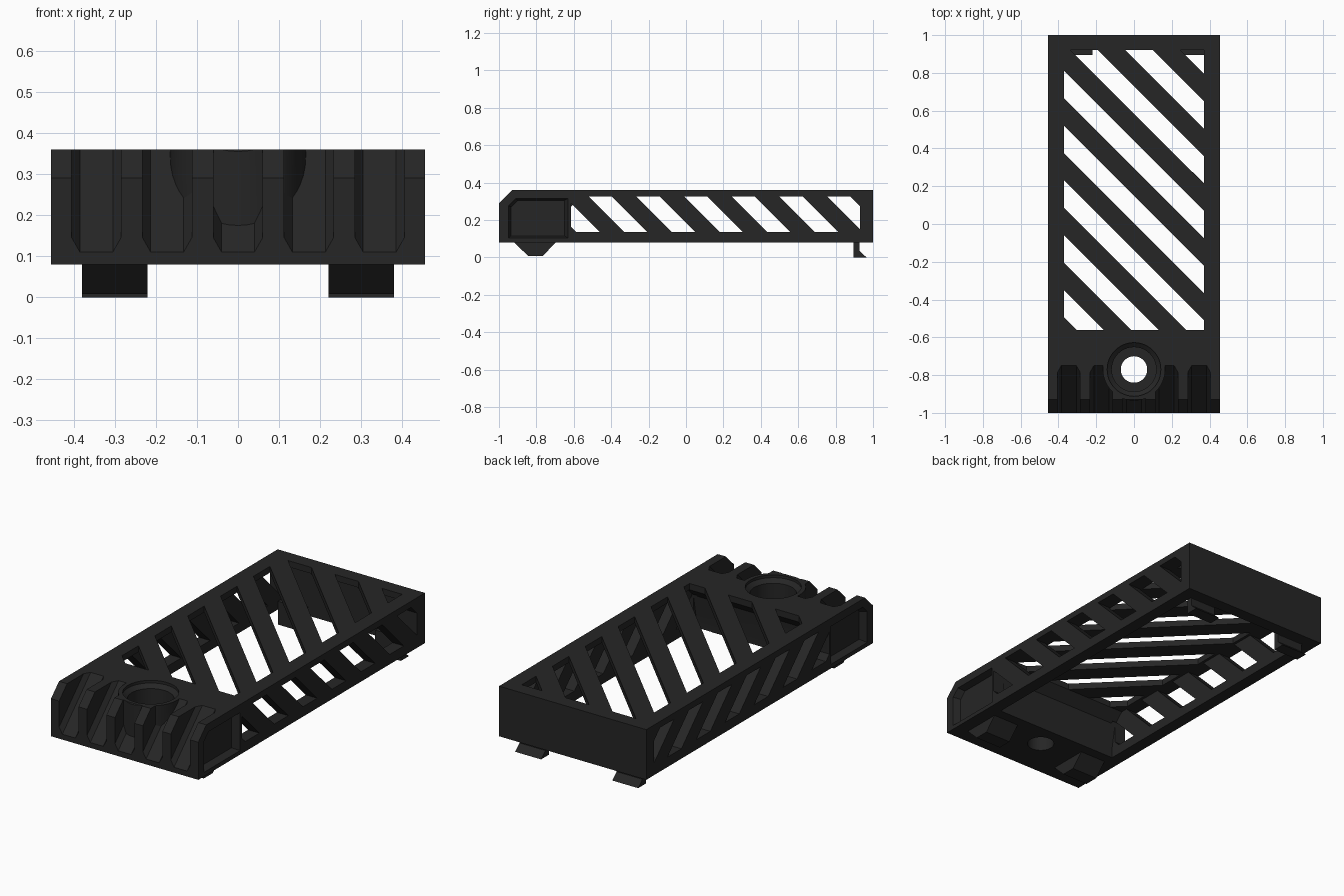
import bpy, bmesh, math

if "Cube" in bpy.data.objects:
    bpy.data.objects.remove(bpy.data.objects["Cube"])

black = bpy.data.materials.new("matte_black")
black.diffuse_color = (0.019, 0.019, 0.019, 1)
black.use_nodes = True
black.node_tree.nodes["Principled BSDF"].inputs["Base Color"].default_value = black.diffuse_color


def finish(name, bm):
    bmesh.ops.recalc_face_normals(bm, faces=bm.faces[:])
    me = bpy.data.meshes.new(name)
    bm.to_mesh(me)
    bm.free()
    me.materials.append(black)
    ob = bpy.data.objects.new(name, me)
    bpy.context.collection.objects.link(ob)
    return ob


def add_prism(bm, axis, pts, lo, hi, grow=0.0):
    """Extrude a 2D outline along an axis; grow widens the far end from its centre."""
    def at(p, t):
        return {"x": (t, p[0], p[1]), "y": (p[0], t, p[1]), "z": (p[0], p[1], t)}[axis]
    cu = sum(p[0] for p in pts) / len(pts)
    cv = sum(p[1] for p in pts) / len(pts)
    far = [(u + (u - cu) * grow, v + (v - cv) * grow) for u, v in pts]
    a = [bm.verts.new(at(p, lo)) for p in pts]
    b = [bm.verts.new(at(p, hi)) for p in far]
    bm.faces.new(a)
    bm.faces.new(b[::-1])
    for i in range(len(pts)):
        j = (i + 1) % len(pts)
        bm.faces.new((a[i], a[j], b[j], b[i]))


def prism(name, axis, pts, lo, hi):
    bm = bmesh.new()
    add_prism(bm, axis, pts, lo, hi)
    return finish(name, bm)


def lathe(name, profile, centre, n=48):
    """Stack of rings (radius, z) closed at both ends."""
    bm = bmesh.new()
    rings = [[bm.verts.new((centre[0] + r * math.cos(2 * math.pi * i / n),
                            centre[1] + r * math.sin(2 * math.pi * i / n), z))
              for i in range(n)] for r, z in profile]
    for a, b in zip(rings, rings[1:]):
        for i in range(n):
            j = (i + 1) % n
            bm.faces.new((a[i], a[j], b[j], b[i]))
    bm.faces.new(rings[0][::-1])
    bm.faces.new(rings[-1])
    return finish(name, bm)


def cut(target, cutter):
    m = target.modifiers.new("cut", "BOOLEAN")
    m.operation = "DIFFERENCE"
    m.solver = "EXACT"
    m.object = cutter
    bpy.context.view_layer.objects.active = target
    bpy.ops.object.modifier_apply(modifier=m.name)
    bpy.data.objects.remove(cutter)


def clip(poly, limit, sign):
    """Keep the part of the polygon where sign * (u + v - limit) >= 0."""
    out = []
    for i, p in enumerate(poly):
        q = poly[(i + 1) % len(poly)]
        dp, dq = sign * (sum(p) - limit), sign * (sum(q) - limit)
        if dp >= 0:
            out.append(p)
        if dp * dq < 0:
            t = dp / (dp - dq)
            out.append((p[0] + (q[0] - p[0]) * t, p[1] + (q[1] - p[1]) * t))
    return out


def slots(name, axis, rect, start, width, step, spans):
    """Diagonal slots filling a rectangle."""
    u0, u1, v0, v1 = rect
    bm = bmesh.new()
    for k in range(-10, 11):
        c = start + step * k
        poly = clip([(u0, v0), (u1, v0), (u1, v1), (u0, v1)], c, 1)
        poly = clip(poly, c + width, -1) if poly else poly
        if len(poly) > 2:
            for lo, hi in spans:
                add_prism(bm, axis, poly, lo, hi)
    return finish(name, bm)


W = 0.455
HOLE = (0, -0.77)

# Shell with chamfered front top edge
body = prism("cover_body", "x", [(-1, .08), (1, .08), (1, .36), (-.93, .36), (-1, .29)], -W, W)

# Open underside behind the solid front block
cut(body, prism("cavity", "x", [(-.64, 0), (.93, 0), (.93, .325), (-.56, .325), (-.615, .27), (-.64, .135)],
                -W + .07, W - .07))

# Slanted vents in the top and in both side walls
cut(body, slots("top_vents", "z", (-.37, .37, -.56, .92), .295, .145, .29, [(.25, .45)]))
cut(body, slots("side_vents", "x", (-.615, .93, .135, .325), -.195, .124, .255,
                [(-.55, -.36), (.36, .55)]))

# Sloping front grooves, stopped by a round boss around the bolt hole
bm = bmesh.new()
for i in range(-2, 3):
    x = i * .1725
    add_prism(bm, "y", [(x - .04, .11), (x + .04, .11), (x + .06, .145), (x + .06, .7),
                        (x - .06, .7), (x - .06, .145)], -1.1, -.6)
for v in bm.verts:
    v.co.z += v.co.y + 1
grooves = finish("grooves", bm)
cut(grooves, lathe("boss", [(.165, -.2), (.165, 1.5)], HOLE))
cut(body, grooves)

# Stepped bolt hole
cut(body, lathe("bolt_hole", [(.07, -.1), (.07, .2), (.118, .2), (.118, .325), (.142, .345), (.142, .45)], HOLE))

# Tapered side pockets on the front block
bm = bmesh.new()
pocket = [(-.935, .115), (-.65, .115), (-.65, .305), (-.9, .305), (-.935, .27)]
for s in (-1, 1):
    add_prism(bm, "x", pocket, s * (W - .04), s * (W + .005), .13)
cut(body, finish("side_pockets", bm))

bpy.ops.object.select_all(action="DESELECT")
body.select_set(True)
bpy.context.view_layer.objects.active = body
bpy.ops.object.shade_smooth_by_angle(angle=math.radians(20))

# Front locating lugs and rear hooks
for side, lo in (("left", -.38), ("right", .22)):
    prism("front_lug_" + side, "x", [(-.92, .082), (-.845, .008), (-.765, .008), (-.695, .082)], lo, lo + .16)
    prism("rear_hook_" + side, "x", [(.895, .13), (.895, 0), (.965, 0), (.927, .035), (.927, .08),
                                     (.935, .085), (.935, .13)], lo, lo + .16)
